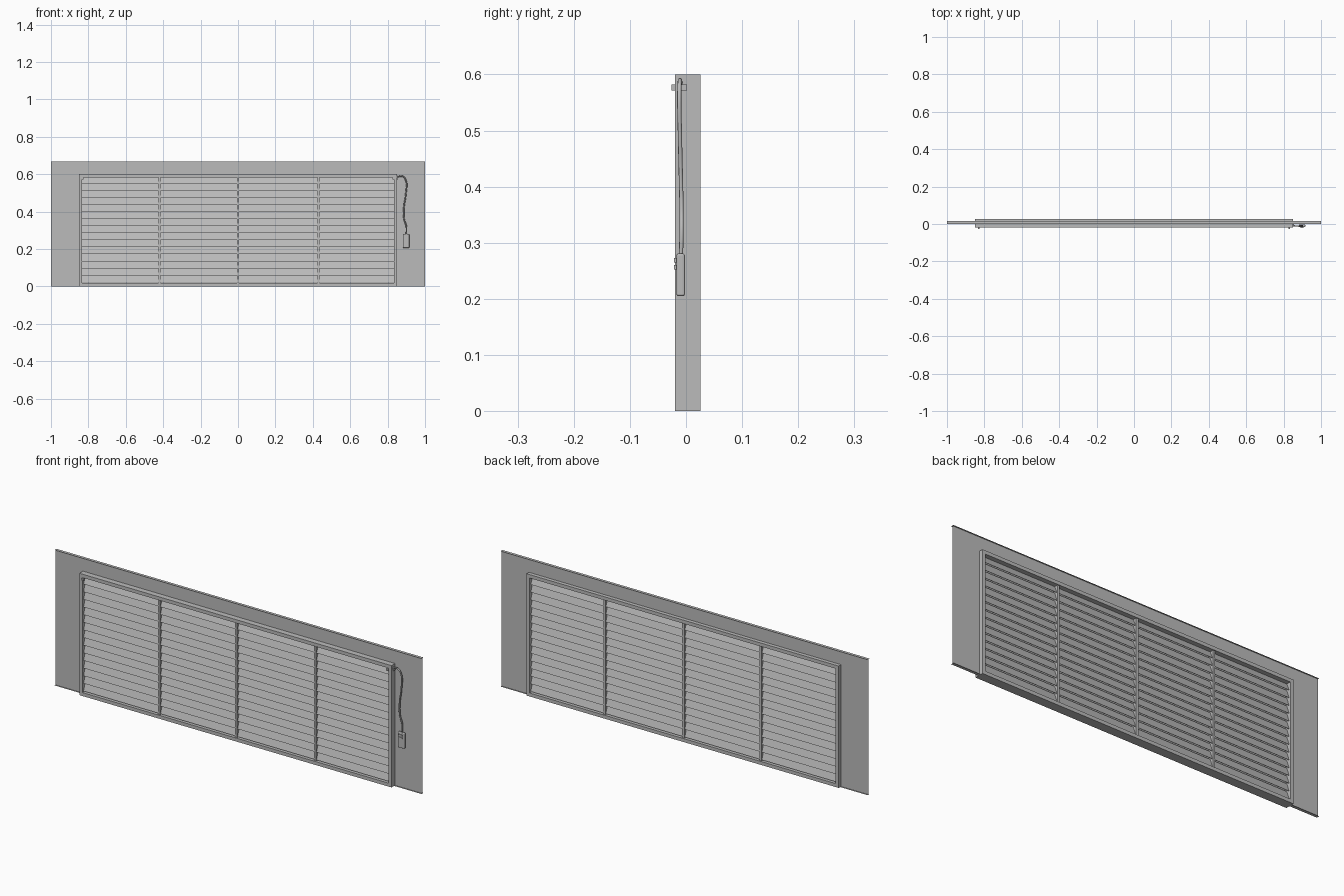
import bpy, bmesh
from mathutils import Vector

cube = bpy.data.objects.get("Cube")
if cube:
    bpy.data.objects.remove(cube)


def material(name, rgb):
    m = bpy.data.materials.new(name)
    m.use_nodes = True
    m.diffuse_color = (*rgb, 1)
    m.node_tree.nodes["Principled BSDF"].inputs["Base Color"].default_value = (*rgb, 1)
    return m


grey = material("light_grey", (0.5, 0.5, 0.5))


def finish(name, bm):
    me = bpy.data.meshes.new(name)
    bm.to_mesh(me)
    bm.free()
    ob = bpy.data.objects.new(name, me)
    bpy.context.collection.objects.link(ob)
    me.materials.append(grey)
    return ob


def box(name, lo, hi, bevel=0):
    """Axis-aligned box between two corners."""
    bm = bmesh.new()
    bmesh.ops.create_cube(bm, size=1)
    lo, hi = Vector(lo), Vector(hi)
    for v in bm.verts:
        v.co = (lo + hi) / 2 + v.co * (hi - lo)
    ob = finish(name, bm)
    if bevel:
        mod = ob.modifiers.new("Bevel", "BEVEL")
        mod.width, mod.segments = bevel, 3
    return ob


def sheet(name, quads):
    """Thin sheet metal made of flat quads."""
    bm = bmesh.new()
    for q in quads:
        bm.faces.new([bm.verts.new(p) for p in q])
    bmesh.ops.remove_doubles(bm, verts=bm.verts, dist=1e-5)
    return finish(name, bm)


def extrude_x(name, profile, x0, x1):
    """Closed (y, z) profile swept along x."""
    bm = bmesh.new()
    face = bm.faces.new([bm.verts.new((x0, y, z)) for y, z in profile])
    res = bmesh.ops.extrude_face_region(bm, geom=[face])
    verts = [g for g in res["geom"] if isinstance(g, bmesh.types.BMVert)]
    bmesh.ops.translate(bm, verts=verts, vec=(x1 - x0, 0, 0))
    bmesh.ops.recalc_face_normals(bm, faces=bm.faces)
    return finish(name, bm)


HX, TOP = 0.85, 0.6           # outer frame half width and height
Y0, Y1 = -0.02, 0.026         # frame depth
T = 0.017                     # frame bar thickness
PLATE_Z, PY = 0.667, 0.0075   # surrounding panel

# Surrounding sheet panel with an opening for the louvre, and its edge flanges
sheet("surround_panel", [
    [(-1, PY, 0), (-HX, PY, 0), (-HX, PY, TOP), (-1, PY, TOP)],
    [(HX, PY, 0), (1, PY, 0), (1, PY, TOP), (HX, PY, TOP)],
    [(-1, PY, TOP), (1, PY, TOP), (1, PY, PLATE_Z), (-1, PY, PLATE_Z)]])
for label, z in (("bottom", 0), ("top", PLATE_Z)):
    sheet(label + "_flange", [[(-1, 0, z), (1, 0, z), (1, 0.015, z), (-1, 0.015, z)]])

# Outer frame
box("frame_head", (-HX, Y0, TOP - T), (HX, Y1, TOP))
box("frame_sill", (-HX, Y0, 0), (HX, Y1, T))
for side, s in (("right", -1), ("left", 1)):
    xs = sorted((s * HX, s * (HX - T)))
    box(side + "_jamb", (xs[0], Y0, T), (xs[1], Y1, TOP - T))

# Louvre blades: inverted V profiles, pitched evenly
MID, REACH, DROP, THICK, PITCH = 0.003, 0.015, 0.042, 0.004, 0.0376
for i in range(15):
    z = 0.0215 + i * PITCH
    apex = min(z + DROP, TOP - T)
    extrude_x(f"blade_{i + 1}", [
        (MID - REACH, z), (MID, apex), (MID + REACH, z),
        (MID + REACH - 0.002, z), (MID, apex - 2 * THICK), (MID - REACH + 0.002, z)],
        -HX + T, HX - T)

# Upright dividers
for i, x in enumerate((-0.42, 0, 0.43)):
    box(f"divider_{i + 1}", (x - 0.006, -0.015, T), (x + 0.006, 0.021, TOP - T))

# Small stops at the top corners of the frame
for side, s in (("right", -1), ("left", 1)):
    box(side + "_corner_stop", (s * 0.83 - 0.005, -0.026, 0.571),
        (s * 0.83 + 0.005, Y0 + 0.004, 0.582))

# Cable gland and hanging cable
box("cable_gland", (HX, -0.008, 0.571), (HX + 0.006, 0.002, 0.582))
curve = bpy.data.curves.new("cable", "CURVE")
curve.dimensions = "3D"
curve.bevel_depth, curve.bevel_resolution, curve.resolution_u = 0.0037, 2, 8
path = [(0.845, -0.01, 0.584), (0.88, -0.011, 0.588), (0.898, -0.012, 0.565),
        (0.898, -0.011, 0.5), (0.886, -0.009, 0.41), (0.888, -0.008, 0.36),
        (0.9, -0.008, 0.32), (0.9, -0.009, 0.275)]
spline = curve.splines.new("BEZIER")
spline.bezier_points.add(len(path) - 1)
for p, co in zip(spline.bezier_points, path):
    p.co = co
    p.handle_left_type = p.handle_right_type = "AUTO"
curve.use_fill_caps = True
curve.materials.append(grey)
bpy.context.collection.objects.link(bpy.data.objects.new("cable", curve))

# Hand switch with two buttons
box("hand_switch", (0.881, -0.017, 0.205), (0.916, -0.002, 0.281), 0.004)
for i, z in enumerate((0.252, 0.265)):
    box(f"switch_button_{i + 1}", (0.89, -0.021, z), (0.907, -0.016, z + 0.008))
